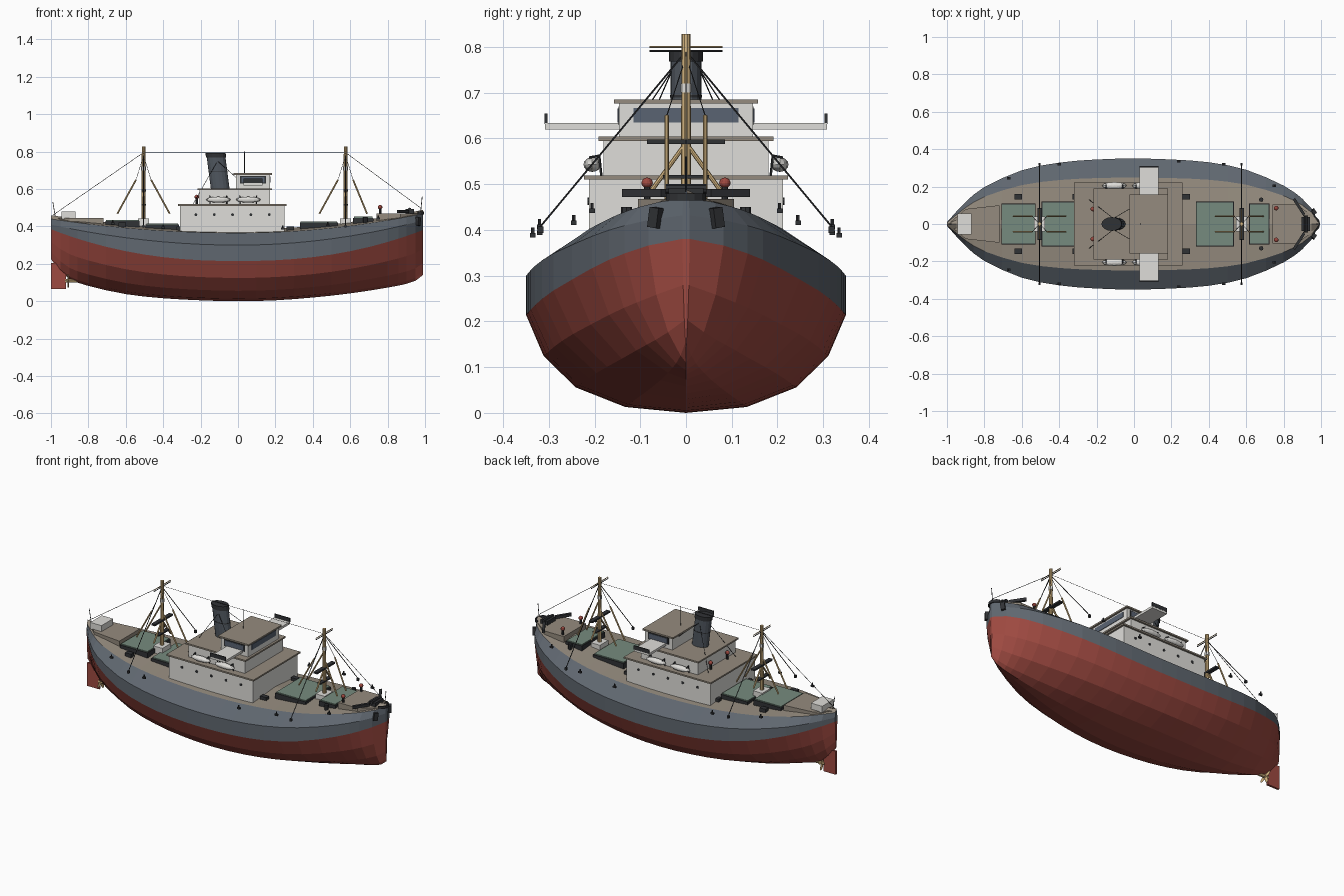
import bpy, bmesh, math
from mathutils import Vector

if "Cube" in bpy.data.objects:
    bpy.data.objects.remove(bpy.data.objects["Cube"])


def material(name, r, g, b):
    m = bpy.data.materials.new(name)
    m.use_nodes = True
    m.diffuse_color = (r, g, b, 1)
    m.node_tree.nodes["Principled BSDF"].inputs["Base Color"].default_value = (r, g, b, 1)
    return m


RED = material("hull red", .34, .067, .052)
GREY = material("hull grey", .115, .135, .16)
DECK = material("deck brown", .3, .26, .21)
WHITE = material("house white", .74, .73, .7)
GREEN = material("hatch green", .18, .26, .21)
WOOD = material("mast tan", .7, .49, .23)
BLACK = material("fitting black", .03, .032, .036)
SLATE = material("funnel slate", .08, .095, .115)
GLASS = material("window blue", .1, .125, .17)


def finish(bm, name, *mats):
    bmesh.ops.recalc_face_normals(bm, faces=bm.faces)
    me = bpy.data.meshes.new(name)
    bm.to_mesh(me)
    bm.free()
    for m in mats:
        me.materials.append(m)
    ob = bpy.data.objects.new(name, me)
    bpy.context.collection.objects.link(ob)
    return ob


def prism(name, outline, z0, z1, mat):
    bm = bmesh.new()
    low, high = ([bm.verts.new((x, y, z)) for x, y in outline] for z in (z0, z1))
    bm.faces.new(low)
    bm.faces.new(high)
    for i in range(len(low)):
        j = (i + 1) % len(low)
        bm.faces.new((low[i], low[j], high[j], high[i]))
    return finish(bm, name, mat)


def box(name, x0, x1, y0, y1, z0, z1, mat):
    return prism(name, [(x0, y0), (x1, y0), (x1, y1), (x0, y1)], z0, z1, mat)


def rod(name, a, b, r, mat, r2=None, sides=8):
    a, b = Vector(a), Vector(b)
    bm = bmesh.new()
    bmesh.ops.create_cone(bm, cap_ends=True, segments=sides, radius1=r,
                          radius2=r if r2 is None else r2, depth=(b - a).length)
    ob = finish(bm, name, mat)
    ob.location = (a + b) / 2
    ob.rotation_euler = (b - a).to_track_quat('Z', 'Y').to_euler()
    return ob


def ball(name, loc, size, mat):
    bm = bmesh.new()
    bmesh.ops.create_uvsphere(bm, u_segments=12, v_segments=8, radius=1)
    bmesh.ops.scale(bm, vec=size, verts=bm.verts)
    ob = finish(bm, name, mat)
    ob.location = loc
    return ob


def wire(name, a, b, r=.0014):
    return rod(name, a, b, r, BLACK, sides=5)


def sheer(x):
    return .365 + (.106 if x > 0 else .075) * x * x


def deck_z(x, y=0):
    return sheer(x) + .02 * (1 - min(1, abs(y) / .25))


# Hull: stations of position, half width and keel height, faired in between
stations = [Vector(s) for s in (
    (-1, .01, .225), (-.95, .066, .16), (-.9, .118, .118), (-.8, .198, .082),
    (-.6, .287, .038), (-.4, .328, .016), (-.2, .345, .005), (0, .35, 0),
    (.2, .345, .005), (.4, .33, .02), (.6, .29, .042), (.8, .205, .073),
    (.9, .135, .093), (.95, .082, .11), (.988, .008, .14))]
faired = []
for i, b in enumerate(stations[:-1]):
    c = stations[i + 1]
    faired.append(b)
    if 1 < i < len(stations) - 3:
        faired.append((b + c) * .5625 - (stations[i - 1] + stations[i + 2]) * .0625)
faired.append(stations[-1])
bm = bmesh.new()
rings = []
for x, w, keel in faired:
    red = .215 + .17 * abs(x) ** 2.3
    vee = 1 + 1.1 * x * x          # sections sharpen towards the ends
    half = [(f ** vee * w, keel + g * (red - keel)) for f, g in
            ((.38, .06), (.69, .26), (.89, .58), (1, 1))]
    half += [(w, .3 + (.135 if x > 0 else .11) * x * x), ((.71 + .04 * x * x) * w, sheer(x))]
    ring = [(0, keel)] + half + [(0, deck_z(x))] + [(-y, z) for y, z in reversed(half)]
    rings.append([bm.verts.new((x, y, z)) for y, z in ring])
n = len(rings[0])
for a, b in zip(rings, rings[1:]):
    for i in range(n):
        f = bm.faces.new((a[i], a[(i + 1) % n], b[(i + 1) % n], b[i]))
        band = min(i, n - 1 - i)
        f.material_index = 0 if band < 4 else 1 if band < 6 else 2
for ring in (rings[0], rings[-1]):
    bm.faces.new(ring[:5] + ring[-4:])
    bm.faces.new(ring[4:-3]).material_index = 1
finish(bm, "hull", RED, GREY, DECK)

# Raised end decks, stern cabin, rudder and propeller
prism("poop_deck", [(-.98, -.01), (-.9, -.08), (-.72, -.1), (-.72, .1), (-.9, .08), (-.98, .01)],
      .41, .444, DECK)
prism("forecastle_deck", [(.74, -.105), (.87, -.105), (.96, -.04), (.96, .04), (.87, .105),
                          (.74, .105)], .42, .468, DECK)
box("stern_cabin", -.945, -.87, -.055, .055, .44, .48, WHITE)
box("rudder", -1, -.92, -.006, .006, .065, .205, RED)
rod("propeller_shaft", (-.925, 0, .11), (-.86, 0, .11), .01, WOOD)
for k in range(4):
    a = k * math.pi / 2 + .4
    blade = ball("propeller_blade", (-.908, -.022 * math.sin(a), .11 + .022 * math.cos(a)),
                 (.004, .011, .022), WOOD)
    blade.rotation_euler = (a, 0, 0)

# Deckhouse tiers with overhanging roofs
for name, x0, x1, w, z0, z1 in (("lower_house", -.31, .248, .212, .36, .51),
                                ("upper_house", -.205, .172, .18, .51, .595),
                                ("wheelhouse", -.012, .17, .146, .6, .676)):
    box(name, x0, x1, -w, w, z0, z1, WHITE)
    box(name + "_roof", x0 - .011, x1 + .011, -w - .011, w + .011, z1, z1 + .009, DECK)
box("bridge_wings", .03, .132, -.308, .308, .62, .634, WHITE)
box("wheelhouse_front_window", .168, .173, -.115, .115, .635, .667, GLASS)
rod("roof_pole", (.035, 0, .68), (.035, 0, .8), .0025, BLACK)

for s in (-1, 1):
    box("wing_screen", .03, .132, s * .303, s * .309, .632, .655, BLACK)
    box("wheelhouse_side_frame", .012, .15, s * .14, s * .148, .63, .67, BLACK)
    box("wheelhouse_side_window", .02, .142, s * .14, s * .15, .635, .665, GLASS)
    for k in range(5):
        x = -.225 + .098 * k
        rod("porthole", (x, s * .208, .463), (x, s * .215, .463), .008, BLACK)
    # Lifeboats hung on davits
    for x in (-.105, .055):
        ball("lifeboat", (x, s * .205, .543), (.066, .019, .016), WHITE)
        for d in (-.045, .045):
            wire("davit", (x + d, s * .185, .515), (x + d, s * .19, .562), .003)
            wire("davit_arm", (x + d, s * .19, .562), (x + d, s * .212, .558), .003)
    # Cowl vents
    for x, y, z in ((-.22, .08, .52), (.76, .085, .465)):
        rod("vent_pipe", (x, s * y, z - .02), (x, s * y, z + .03), .007, BLACK)
        ball("vent_cowl", (x, s * y, z + .038), (.0125, .0125, .0115), RED)
    # Funnel stays
    for x in (-.24, .06):
        wire("funnel_stay", (-.11, s * .03, .75), (x, s * .13, .6 if x > 0 else .52))

# Raked oval funnel
for name, z0, z1, r, mat in (("funnel", .6, .775, .05, SLATE), ("funnel_cap", .768, .793, .054, BLACK),
                             ("funnel_band", .69, .695, .051, BLACK)):
    bm = bmesh.new()
    tube = []
    for z in (z0, z1):
        cx = -.095 - .13 * (z - .6)
        tube.append([bm.verts.new((cx + r * math.cos(t), .68 * r * math.sin(t), z))
                     for t in (math.tau * k / 16 for k in range(16))])
    for k in range(16):
        j = (k + 1) % 16
        bm.faces.new((tube[0][k], tube[0][j], tube[1][j], tube[1][k]))
    for t in tube:
        bm.faces.new(t)
    finish(bm, name, mat)

# Cargo hatches
for x0, x1, w in ((-.705, -.53, .105), (-.49, -.32, .115), (.335, .53, .115), (.62, .72, .105)):
    top = max(deck_z(x0), deck_z(x1)) + .006
    box("hatch_coaming", x0 - .004, x1 + .004, -w - .004, w + .004, .37, top, BLACK)
    box("hatch_cover", x0, x1, -w, w, top - .01, top + .006, GREEN)

# Masts with houses, crosstrees, booms and rigging
for mx, end in ((-.505, (-.99, 0, .46)), (.575, (.975, 0, .5))):
    base = deck_z(mx)
    rod("mast", (mx, 0, base), (mx, 0, .828), .011, WOOD, .01, 10)
    box("mast_house", mx - .03, mx + .03, -.04, .04, base - .015, .443, WHITE)
    rod("mast_band", (mx, 0, .7), (mx, 0, .72), .0125, WHITE)
    for z, mat in ((.8, WOOD), (.791, BLACK)):
        rod("top_yard", (mx, -.08, z), (mx, .08, z), .0022, mat)
    box("upper_crosstree", mx - .012, mx + .012, -.085, .085, .588, .598, BLACK)
    box("lower_crosstree", mx - .012, mx + .012, -.05, .05, .512, .52, BLACK)
    wire("end_stay", (mx, 0, .795), end)
    for s in (-1, 1):
        rod("mast_leg", (mx, 0, .59), (mx, s * .08, .48), .005, WOOD)
        wire("shroud", (mx, 0, .79), (mx, s * .32, .405), .0022)
        box("shroud_foot", mx - .006, mx + .006, s * .312, s * .325, .393, .408, BLACK)
        for d in (-1, 1):
            reach = .14 if d < 0 or mx < 0 else .115
            head = (mx + d * .04, s * .042, .65)
            rod("boom", (mx + d * reach, s * .042, .468), head, .0045, WOOD)
            wire("boom_stay", head, (mx, 0, .78), .0012)
wire("aerial", (-.505, 0, .796), (.575, 0, .796), .001)
wire("stern_staff", (-.975, 0, .44), (-.99, 0, .53), .002)
wire("bow_staff", (.975, 0, .46), (.985, 0, .56), .002)

# Deck winches, bollards, windlass, bow rail and anchors
box("windlass", .895, .942, -.038, .038, .46, .492, BLACK)
rod("windlass_drum", (.918, -.045, .49), (.918, .045, .49), .01, BLACK)
arc = [math.radians(a) for a in range(-75, 76, 25)]
prism("bow_rail", [(.95 + r * .045 * math.cos(a), r * .045 * math.sin(a))
                   for r, turn in ((1, arc), (.85, arc[::-1])) for a in turn], .464, .48, BLACK)
for s in (-1, 1):
    for x in (-.62, -.31, .28):
        z = deck_z(x, .145)
        box("winch", x - .02, x + .02, s * .132, s * .16, z - .01, z + .018, BLACK)
    rod("deck_vent", (.68, s * .13, .41), (.68, s * .13, .45), .012, BLACK)
    for x, y in ((-.67, .245), (-.4, .32), (.24, .335), (.48, .32), (.75, .205)):
        z = sheer(x) + .022
        box("bollard", x - .009, x + .009, s * (y - .006), s * (y + .006), z - .01, z, BLACK)
        wire("bollard_post", (x, s * y, z - .01), (x, s * y, z + .012), .004)
    prism("bow_arm", [(.85, s * .128), (.86, s * .14), (.915, s * .055), (.905, s * .043)],
          .472, .489, BLACK)
    anchor = box("anchor", -.01, .01, -.012, .012, -.022, .022, BLACK)
    anchor.location = (.962, s * .067, .427)
    anchor.rotation_euler = (s * .15, 0, s * .6)
